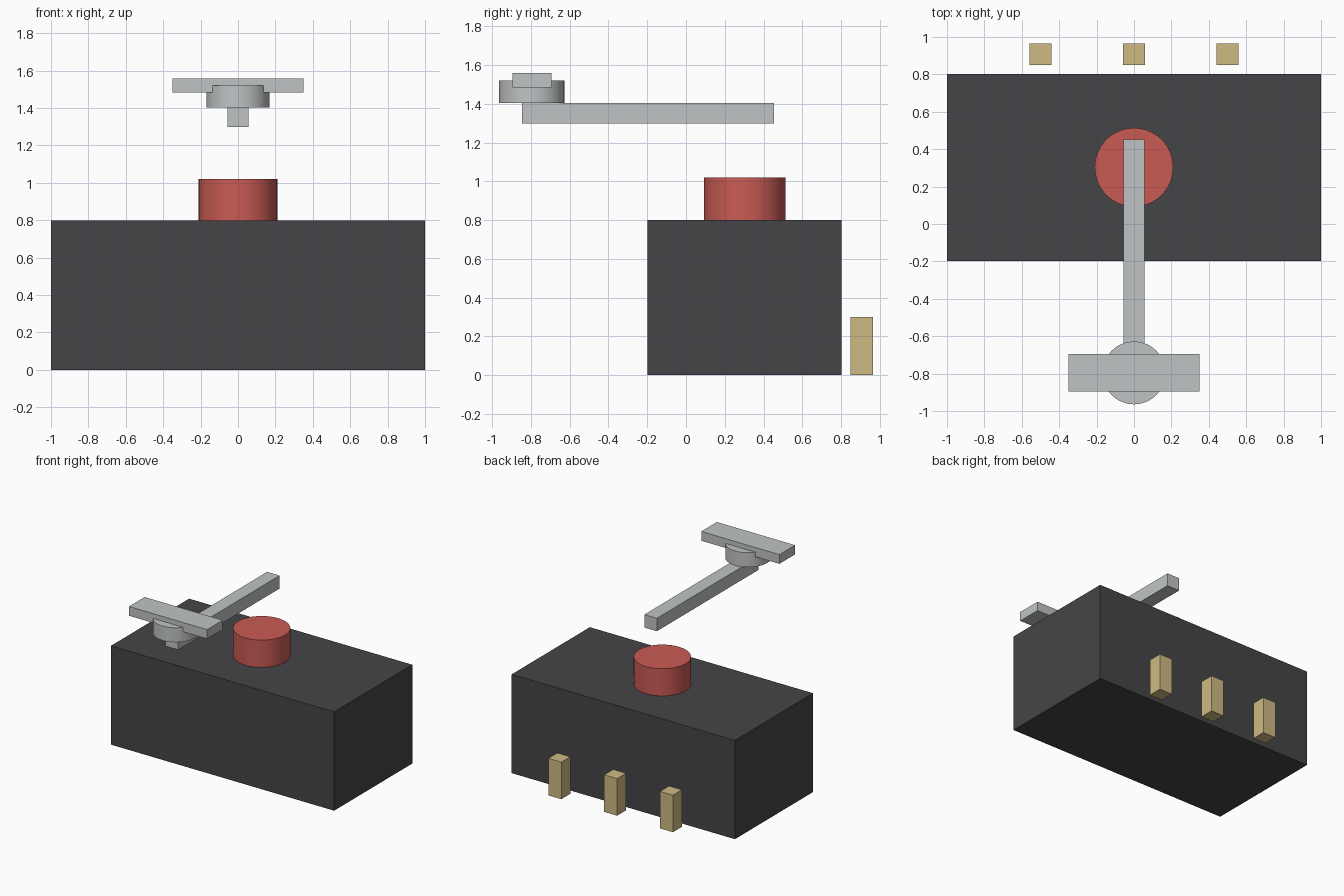
import bpy

if "Cube" in bpy.data.objects:
    bpy.data.objects.remove(bpy.data.objects["Cube"])


def material(name, rgb):
    m = bpy.data.materials.new(name)
    m.diffuse_color = (*rgb, 1)
    m.use_nodes = True
    m.node_tree.nodes["Principled BSDF"].inputs["Base Color"].default_value = m.diffuse_color
    return m


dark = material("charcoal", (0.06, 0.06, 0.066))
red = material("red", (0.59, 0.105, 0.09))
steel = material("light_grey", (0.53, 0.55, 0.56))
brass = material("brass", (0.62, 0.49, 0.23))


def box(name, mat, x, y, z):
    """Box from (min, max) ranges on each axis."""
    bpy.ops.mesh.primitive_cube_add(size=1)
    ob = bpy.context.object
    ob.name = name
    ob.location = [(a + b) / 2 for a, b in (x, y, z)]
    ob.scale = [b - a for a, b in (x, y, z)]
    bpy.ops.object.transform_apply(location=False, rotation=False, scale=True)
    ob.data.materials.append(mat)


def cylinder(name, mat, radius, y, z):
    """Upright cylinder on x = 0."""
    bpy.ops.mesh.primitive_cylinder_add(vertices=64, radius=radius, depth=z[1] - z[0],
                                        location=(0, y, (z[0] + z[1]) / 2))
    ob = bpy.context.object
    ob.name = name
    ob.data.materials.append(mat)
    bpy.ops.object.shade_smooth_by_angle()


# switch body and its plunger
box("body", dark, (-1, 1), (-0.198, 0.802), (0, 0.8))
cylinder("plunger", red, 0.21, 0.303, (0.8, 1.02))

# lever arm with roller and cross bar
box("lever_arm", steel, (-0.056, 0.056), (-0.847, 0.453), (1.298, 1.403))
cylinder("roller", steel, 0.168, -0.796, (1.403, 1.52))
box("cross_bar", steel, (-0.35, 0.35), (-0.895, -0.695), (1.484, 1.559))

# three terminals behind the body
for i, cx in enumerate((-0.5, 0, 0.5)):
    box(f"terminal_{i + 1}", brass, (cx - 0.058, cx + 0.058), (0.849, 0.964), (0, 0.3))
